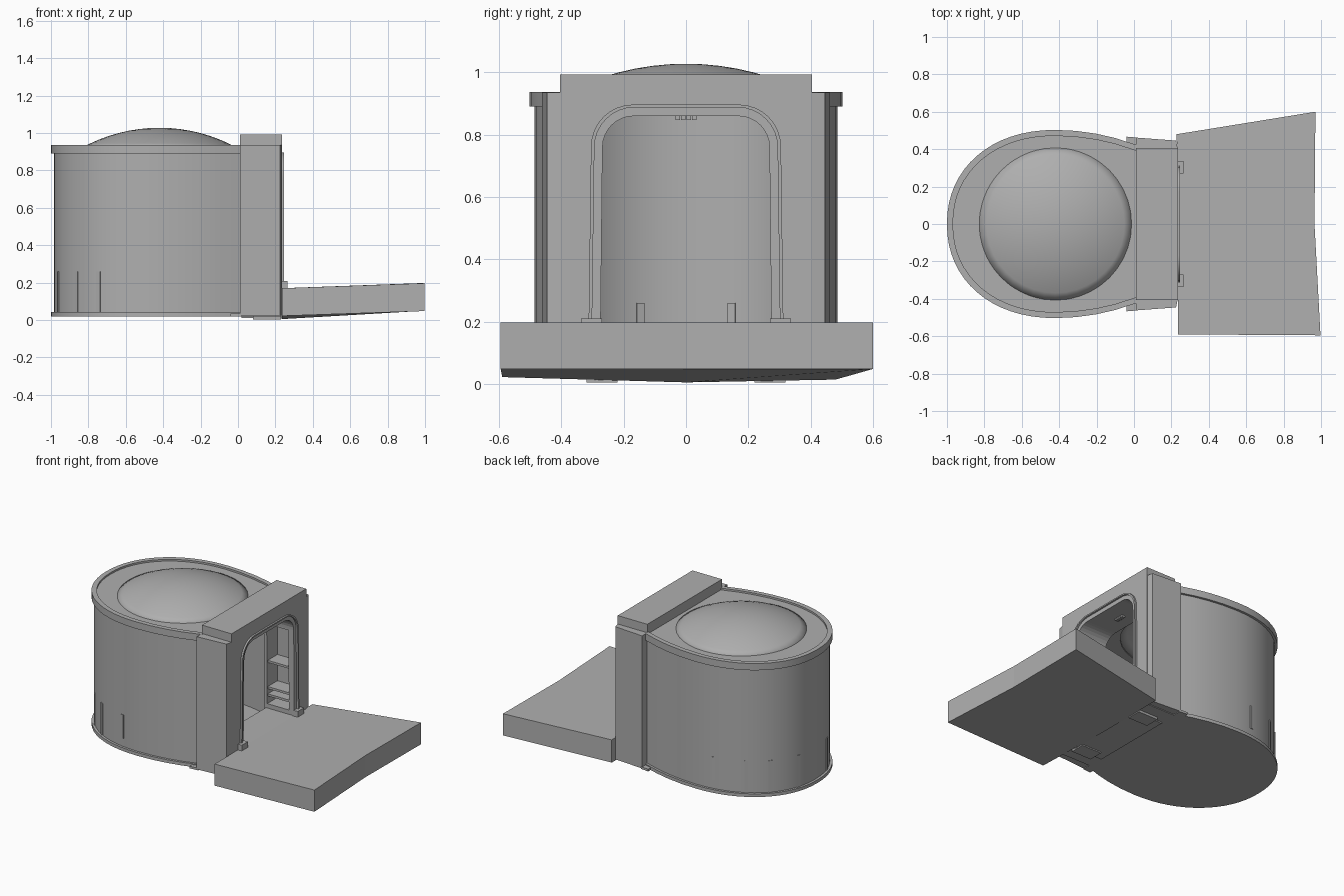
import bpy, bmesh, math
from mathutils import Vector

if "Cube" in bpy.data.objects:
    bpy.data.objects.remove(bpy.data.objects["Cube"])

CX = -0.42   # centre of the round room
STONE = bpy.data.materials.new("dark_grey")
STONE.diffuse_color = (0.43, 0.43, 0.43, 1)
STONE.use_nodes = True
STONE.node_tree.nodes["Principled BSDF"].inputs["Base Color"].default_value = STONE.diffuse_color


def make(name, verts, faces, smooth=False):
    bm = bmesh.new()
    vs = [bm.verts.new(v) for v in verts]
    for f in faces:
        bm.faces.new([vs[i] for i in f])
    bmesh.ops.recalc_face_normals(bm, faces=bm.faces)
    me = bpy.data.meshes.new(name)
    bm.to_mesh(me)
    bm.free()
    me.materials.append(STONE)
    ob = bpy.data.objects.new(name, me)
    bpy.context.collection.objects.link(ob)
    if smooth:
        bpy.ops.object.select_all(action='DESELECT')
        bpy.context.view_layer.objects.active = ob
        ob.select_set(True)
        bpy.ops.object.shade_smooth_by_angle(angle=math.radians(25))
    return ob


def prism(name, pts, a, b, axis='z', smooth=False):
    """Extrude a closed 2D outline from a to b along z (xy outline) or x (yz outline)."""
    n = len(pts)
    put = (lambda p, t: (p[0], p[1], t)) if axis == 'z' else (lambda p, t: (t, p[0], p[1]))
    verts = [put(p, t) for t in (a, b) for p in pts]
    faces = [list(range(n)), list(range(n, 2 * n))]
    faces += [[i, (i + 1) % n, n + (i + 1) % n, n + i] for i in range(n)]
    return make(name, verts, faces, smooth)


def strip(name, outer, inner, a, b, axis='z', closed=False, smooth=True):
    """Band between two matching outlines, extruded from a to b."""
    n = len(outer)
    put = (lambda p, t: (p[0], p[1], t)) if axis == 'z' else (lambda p, t: (t, p[0], p[1]))
    loops = [(outer, a), (outer, b), (inner, b), (inner, a)]
    verts = [put(p, t) for pts, t in loops for p in pts]
    faces = []
    for i in range(n if closed else n - 1):
        j = (i + 1) % n
        for k in range(4):
            m = (k + 1) % 4
            faces.append([k * n + i, k * n + j, m * n + j, m * n + i])
    if not closed:
        faces += [[k * n for k in range(4)], [k * n + n - 1 for k in range(4)]]
    return make(name, verts, faces, smooth)


def box(name, x0, x1, y0, y1, z0, z1):
    return prism(name, [(x0, y0), (x1, y0), (x1, y1), (x0, y1)], z0, z1)


def u_plan(off=0.0):
    """Horseshoe plan of the room, open at the front end."""
    half = [(x, 0.503 - off - 0.075 * ((x - CX) / 0.42) ** 2) for x in (0.018, -0.1, -0.2, -0.31)]
    for i in range(17):
        t = math.pi / 2 * i / 16
        e = 2 / 2.15
        half.append((CX - (0.58 - off) * math.sin(t) ** e,
                     (0.503 - off) * max(math.cos(t), 0) ** e if i < 16 else 0.0))
    return half + [(x, -y) for x, y in reversed(half[:-1])]


def arch(w, top, r, z0):
    """Door outline with rounded top corners, from -y foot to +y foot."""
    right = [(w + 0.008, z0)]
    for i in range(9):
        t = math.pi / 2 * i / 8
        right.append((w - r + r * math.cos(t), top - r + r * math.sin(t)))
    return [(-y, z) for y, z in right] + right[::-1]


# Round room: floor, wall, rim
prism("floor_base", u_plan(), 0.02, 0.042, smooth=True)
strip("room_wall", u_plan(0.016), u_plan(0.036), 0.04, 0.91)
strip("roof_rim", u_plan(), u_plan(0.032), 0.89, 0.937)

# Roof plate with a round hole for the dome
plate = u_plan(0.025)
ys = plate[-1][1]
plate += [(0.018, ys * f) for f in (0.6, 0.2, -0.2, -0.6)]
hole = []
for x, y in plate:
    d = Vector((x - CX, y)).normalized() * 0.407
    hole.append((CX + d.x, d.y))
strip("roof_plate", plate, hole, 0.905, 0.925, closed=True)

# Shallow dome
R, H, N, M = 0.417, 0.108, 40, 8
S = (R * R + H * H) / (2 * H)
tmax = math.asin(R / S)
verts, faces = [(CX, 0, 1.028)], []
for k in range(1, M + 1):
    t = tmax * k / M
    for i in range(N):
        a = 2 * math.pi * i / N
        verts.append((CX + S * math.sin(t) * math.cos(a), S * math.sin(t) * math.sin(a),
                      1.028 - S + S * math.cos(t)))
for i in range(N):
    j = (i + 1) % N
    faces.append([0, 1 + i, 1 + j])
    for k in range(M - 1):
        o = 1 + k * N
        faces.append([o + i, o + N + i, o + N + j, o + j])
dome = make("dome", verts, faces, True)
mod = dome.modifiers.new("thickness", 'SOLIDIFY')
mod.thickness = 0.012

# Thin ribs through the foot of the wall
outer, inner = u_plan(0.012), u_plan(0.044)
for i in (6, 10, 13, 17):
    for k in (i, len(outer) - 1 - i):
        p, q = Vector(outer[k]), Vector(inner[k])
        s = (p - q).normalized().orthogonal() * 0.012
        prism("wall_rib", [p + s, p - s, q - s, q + s], 0.10 if i == 6 else 0.04, 0.26)

# Doorway block with arched passage
door = arch(0.268, 0.86, 0.10, 0.02)
portal = prism("doorway_block", [(0.405, 0.02), (0.405, 0.993), (-0.405, 0.993), (-0.405, 0.02)]
               + door, 0.01, 0.235, 'x')

# Shelf niche cut in one jamb
cutter = box("niche_cutter", 0.03, 0.195, 0.2, 0.385, 0.2, 0.75)
mod = portal.modifiers.new("niche", 'BOOLEAN')
mod.operation, mod.solver, mod.object = 'DIFFERENCE', 'EXACT', cutter
bpy.ops.object.select_all(action='DESELECT')
bpy.context.view_layer.objects.active = portal
portal.select_set(True)
bpy.ops.object.modifier_apply(modifier="niche")
bpy.data.objects.remove(cutter)
for z in (0.25, 0.30, 0.48):
    box("niche_shelf", 0.025, 0.2, 0.28, 0.39, z, z + 0.015)

# Raised door trim
strip("door_trim", arch(0.305, 0.897, 0.135, 0.17), arch(0.294, 0.888, 0.128, 0.17),
      0.225, 0.247, 'x')

# Lamp cluster under the arch
for i in range(4):
    y = -0.027 + 0.018 * i
    box("ceiling_lamp", 0.10, 0.125, y - 0.007, y + 0.007, 0.848, 0.865)

for s in (-1, 1):
    # Side pilasters, foot plates, trim feet and underside plates
    prism("side_pilaster", [(0.01, 0.40 * s), (0.01, 0.462 * s), (0.225, 0.446 * s),
                            (0.235, 0.395 * s)], 0.025, 0.935)
    prism("foot_plate", [(-0.04, 0.40 * s), (-0.04, 0.467 * s), (0.02, 0.462 * s),
                         (0.02, 0.40 * s)], 0.02, 0.035)
    box("trim_foot", 0.225, 0.265, *sorted((0.27 * s, 0.337 * s)), 0.165, 0.21)
    box("underside_plate", 0.08, 0.23, *sorted((0.22 * s, 0.32 * s)), 0.004, 0.03)

# Threshold inside the doorway
box("threshold", 0.02, 0.24, -0.29, 0.29, 0.012, 0.17)

# Sloping entrance ramp
near = [(0.235, -0.59), (0.235, 0.0), (0.228, 0.48)]
far = [(0.997, -0.595), (0.965, 0.0), (0.97, 0.60)]
under = (0.022, 0.005, 0.014)
verts = ([(x, y, 0.17) for x, y in near] + [(x, y, 0.197) for x, y in far]
         + [(x, y, z) for (x, y), z in zip(near, under)] + [(x, y, 0.048) for x, y in far])
faces = [[0, 1, 4, 3], [1, 2, 5, 4], [6, 7, 10, 9], [7, 8, 11, 10], [0, 1, 7, 6], [1, 2, 8, 7],
         [3, 4, 10, 9], [4, 5, 11, 10], [0, 3, 9, 6], [2, 5, 11, 8]]
make("entrance_ramp", verts, faces)
